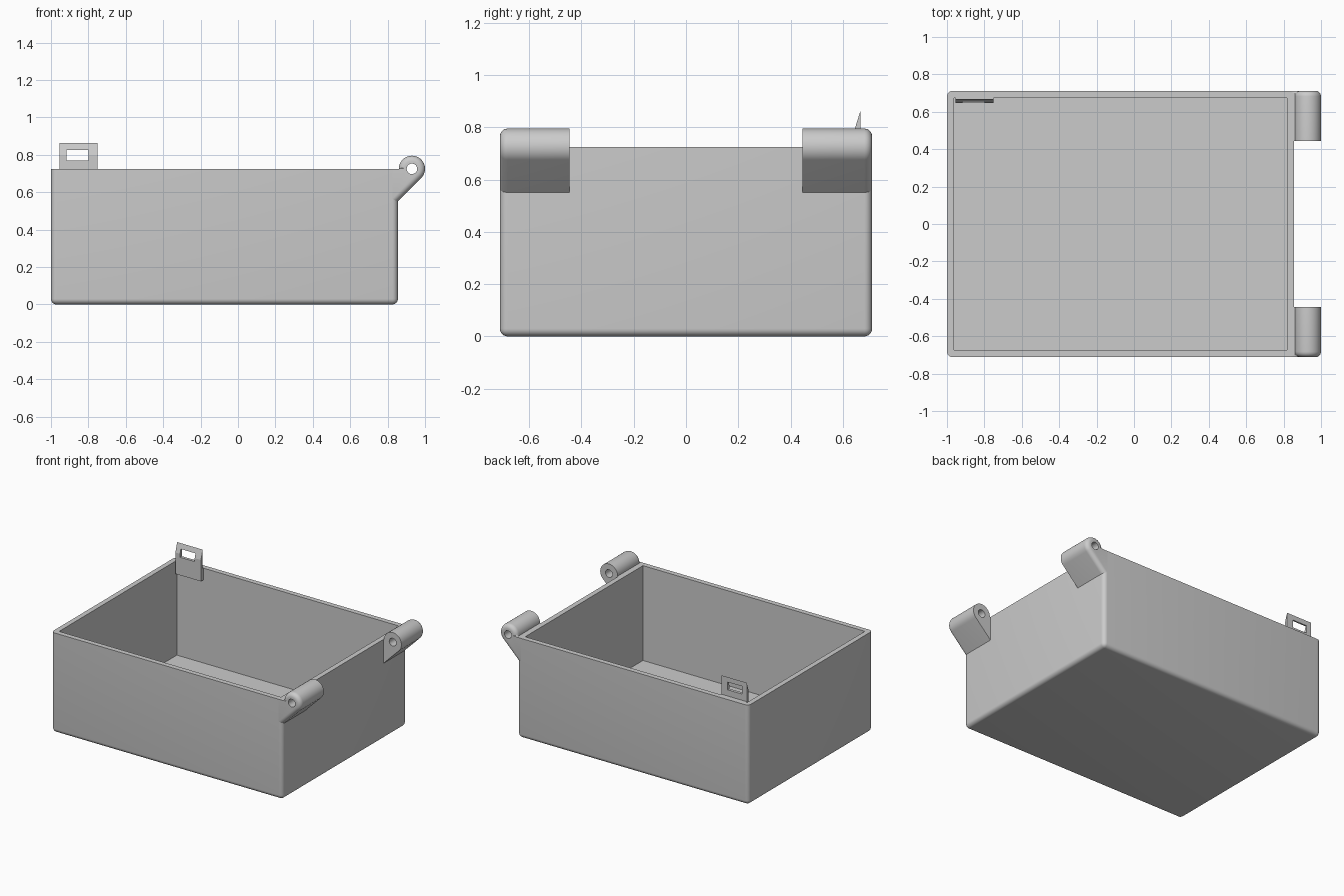
import bpy, bmesh, math
from mathutils import Matrix, Vector

if "Cube" in bpy.data.objects:
    bpy.data.objects.remove(bpy.data.objects["Cube"])

grey = bpy.data.materials.new("plain grey")
grey.use_nodes = True
grey.diffuse_color = (0.6, 0.6, 0.6, 1)
grey.node_tree.nodes["Principled BSDF"].inputs["Base Color"].default_value = (0.6, 0.6, 0.6, 1)

X0, X1, HALF_Y, RIM = -1.0, 0.855, 0.712, 0.725   # outer box
WALL, ROUND = 0.037, 0.03


def finish(bm, name):
    bmesh.ops.recalc_face_normals(bm, faces=bm.faces)
    mesh = bpy.data.meshes.new(name)
    bm.to_mesh(mesh)
    bm.free()
    mesh.materials.append(grey)
    obj = bpy.data.objects.new(name, mesh)
    bpy.context.collection.objects.link(obj)
    return obj


def box(low, high):
    low, high = Vector(low), Vector(high)
    bm = bmesh.new()
    bmesh.ops.create_cube(bm, size=1)
    bmesh.ops.scale(bm, vec=high - low, verts=bm.verts)
    bmesh.ops.translate(bm, vec=(low + high) / 2, verts=bm.verts)
    return bm


def prism(profile, axis_vec):
    """Extrude a closed loop of 3D points along a vector."""
    bm = bmesh.new()
    face = bm.faces.new([bm.verts.new(p) for p in profile])
    out = bmesh.ops.extrude_face_region(bm, geom=[face], use_keep_orig=True)
    bmesh.ops.translate(bm, vec=axis_vec,
                        verts=[v for v in out["geom"] if isinstance(v, bmesh.types.BMVert)])
    return bm


def activate(obj):
    bpy.ops.object.select_all(action="DESELECT")
    obj.select_set(True)
    bpy.context.view_layer.objects.active = obj


def cut(obj, cutter):
    cutter.hide_render = True
    mod = obj.modifiers.new("cut", "BOOLEAN")
    mod.operation, mod.solver, mod.object = "DIFFERENCE", "EXACT", cutter
    activate(obj)
    bpy.ops.object.modifier_apply(modifier=mod.name)
    bpy.data.objects.remove(cutter)


def smooth(obj):
    activate(obj)
    bpy.ops.object.shade_smooth_by_angle(angle=math.radians(30))


# Open box: rounded outside on the sides and base, square cavity
bm = box((X0, -HALF_Y, 0), (X1, HALF_Y, RIM))
edges = [e for e in bm.edges if min(v.co.z for v in e.verts) < 0.01]
bmesh.ops.bevel(bm, geom=edges, offset=ROUND, segments=6, profile=0.5, affect="EDGES")
tub = finish(bm, "box_body")
cut(tub, finish(box((X0 + WALL, -HALF_Y + WALL, WALL),
                    (X1 - WALL, HALF_Y - WALL, 1)), "cavity_cutter"))
smooth(tub)

# Hinge knuckles: round barrel with a sloped underside, mirrored to both ends
CX, R, LENGTH = 0.93, 0.07, 0.267
root = X1 - ROUND
arc = [math.radians(180 - 225 * i / 40) for i in range(41)]
profile = [(CX + R * math.cos(a), HALF_Y, RIM + R * math.sin(a)) for a in arc]
slope = RIM - CX - R * math.sqrt(2)
profile += [(root, HALF_Y, root + slope), (root, HALF_Y, RIM)]
bm = prism(profile, (0, -LENGTH, 0))
outer = [e for e in bm.edges
         if all(v.co.y > HALF_Y - 0.001 for v in e.verts)
         and max(v.co.x for v in e.verts) > CX - R + 0.0001]
bmesh.ops.bevel(bm, geom=outer, offset=ROUND, segments=6, profile=0.5, affect="EDGES")
knuckles = finish(bm, "hinge_knuckles")

# Pin hole
bm = bmesh.new()
bmesh.ops.create_cone(bm, segments=32, radius1=0.028, radius2=0.028, depth=1, cap_ends=True,
                      matrix=Matrix.Translation((CX, HALF_Y, RIM)) @ Matrix.Rotation(math.pi / 2, 4, "X"))
cut(knuckles, finish(bm, "pin_cutter"))
mirror = knuckles.modifiers.new("mirror", "MIRROR")
mirror.use_axis = (False, True, False)
smooth(knuckles)

# Latch tab on the inner wall: wedge tip and a rectangular window
L0, L1, FRONT, BACK = -0.955, -0.75, 0.646, 0.667
wall_y = HALF_Y - WALL
side = [(FRONT, 0.64), (FRONT, 0.795), (BACK, 0.862), (BACK, RIM), (wall_y, RIM), (wall_y, 0.64)]
tab = finish(prism([(L0, y, z) for y, z in side], (L1 - L0, 0, 0)), "latch_tab")
cut(tab, finish(box((-0.918, 0.6, 0.77), (-0.80, 0.7, 0.826)), "window_cutter"))
